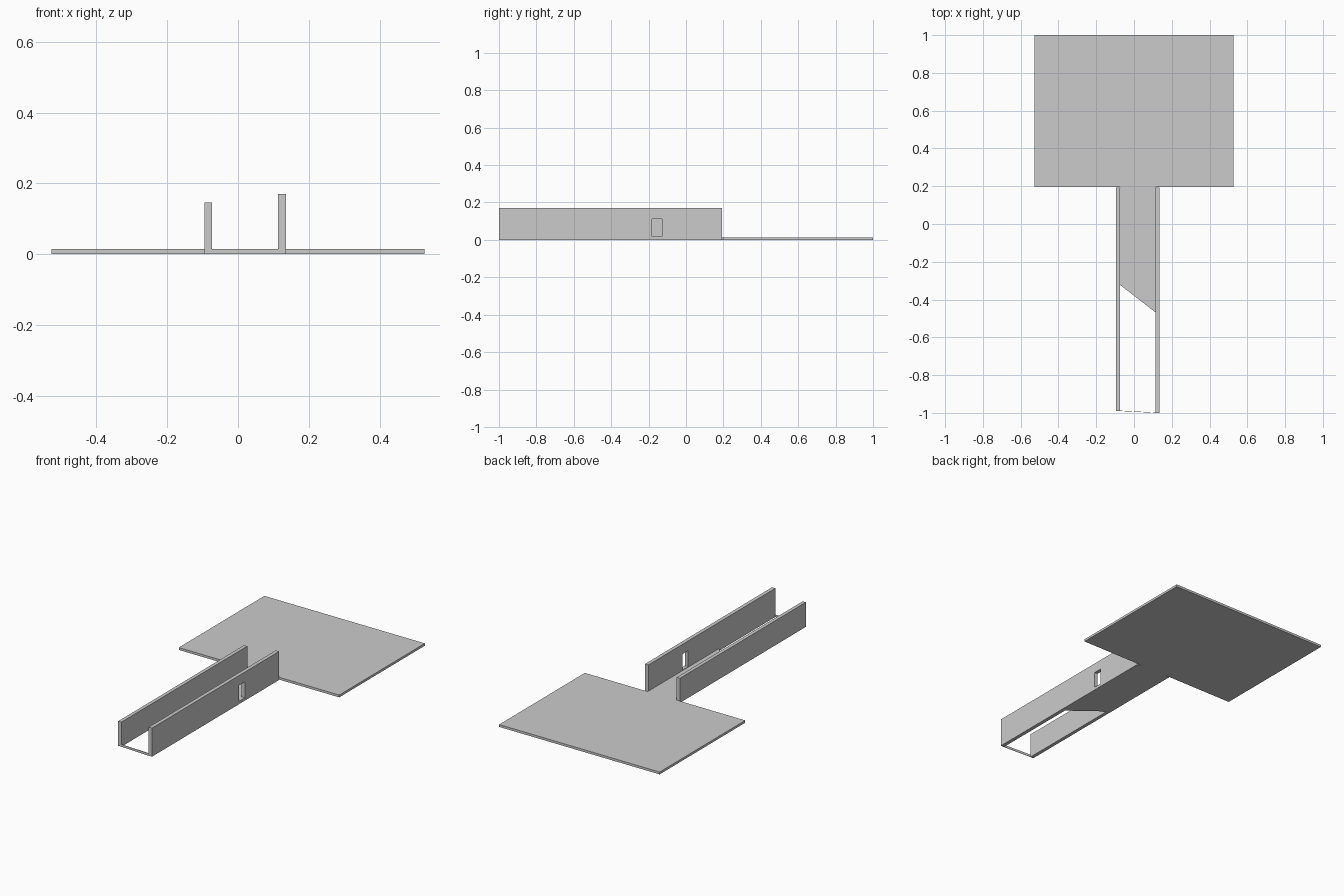
import bpy, bmesh
from mathutils import Vector

if "Cube" in bpy.data.objects:
    bpy.data.objects.remove(bpy.data.objects["Cube"])

FLOOR = 0.014


def prism(name, points, direction):
    """Extrude a planar outline along a direction into a closed solid."""
    bm = bmesh.new()
    face = bm.faces.new([bm.verts.new(p) for p in points])
    out = bmesh.ops.extrude_face_region(bm, geom=[face], use_keep_orig=True)
    moved = [v for v in out["geom"] if isinstance(v, bmesh.types.BMVert)]
    bmesh.ops.translate(bm, verts=moved, vec=Vector(direction))
    bmesh.ops.recalc_face_normals(bm, faces=bm.faces)
    mesh = bpy.data.meshes.new(name)
    bm.to_mesh(mesh)
    bm.free()
    obj = bpy.data.objects.new(name, mesh)
    bpy.context.scene.collection.objects.link(obj)
    return obj


def box(name, x0, x1, y0, y1, z0, z1):
    outline = [(x0, y0, z0), (x1, y0, z0), (x1, y1, z0), (x0, y1, z0)]
    return prism(name, outline, (0, 0, z1 - z0))


# Wide slab with a narrow walkway ending in a slanted edge
slab = [(-0.527, 1), (-0.527, 0.197), (-0.074, 0.197), (-0.074, -0.322),
        (0.114, -0.468), (0.114, 0.197), (0.527, 0.197), (0.527, 1)]
prism("floor_slab", [(x, y, 0) for x, y in slab], (0, 0, FLOOR))

# Side walls of the walkway, the right one taller
box("left_wall", -0.094, -0.073, -0.99, 0.192, 0, 0.146)
right = box("right_wall", 0.113, 0.135, -1.0, 0.192, 0, 0.17)

# Window opening through the right wall
cutter = box("window_cutter", 0.10, 0.15, -0.182, -0.129, 0.017, 0.112)
cutter.hide_render = True
cutter.hide_set(True)
cut = right.modifiers.new("window", "BOOLEAN")
cut.operation = "DIFFERENCE"
cut.solver = "EXACT"
cut.object = cutter

# Thin sill joining the front ends of the walls
prism("front_sill", [(-0.074, -0.99, 0), (0.114, -1.0, 0),
                     (0.114, -0.998, 0), (-0.074, -0.988, 0)], (0, 0, FLOOR))
